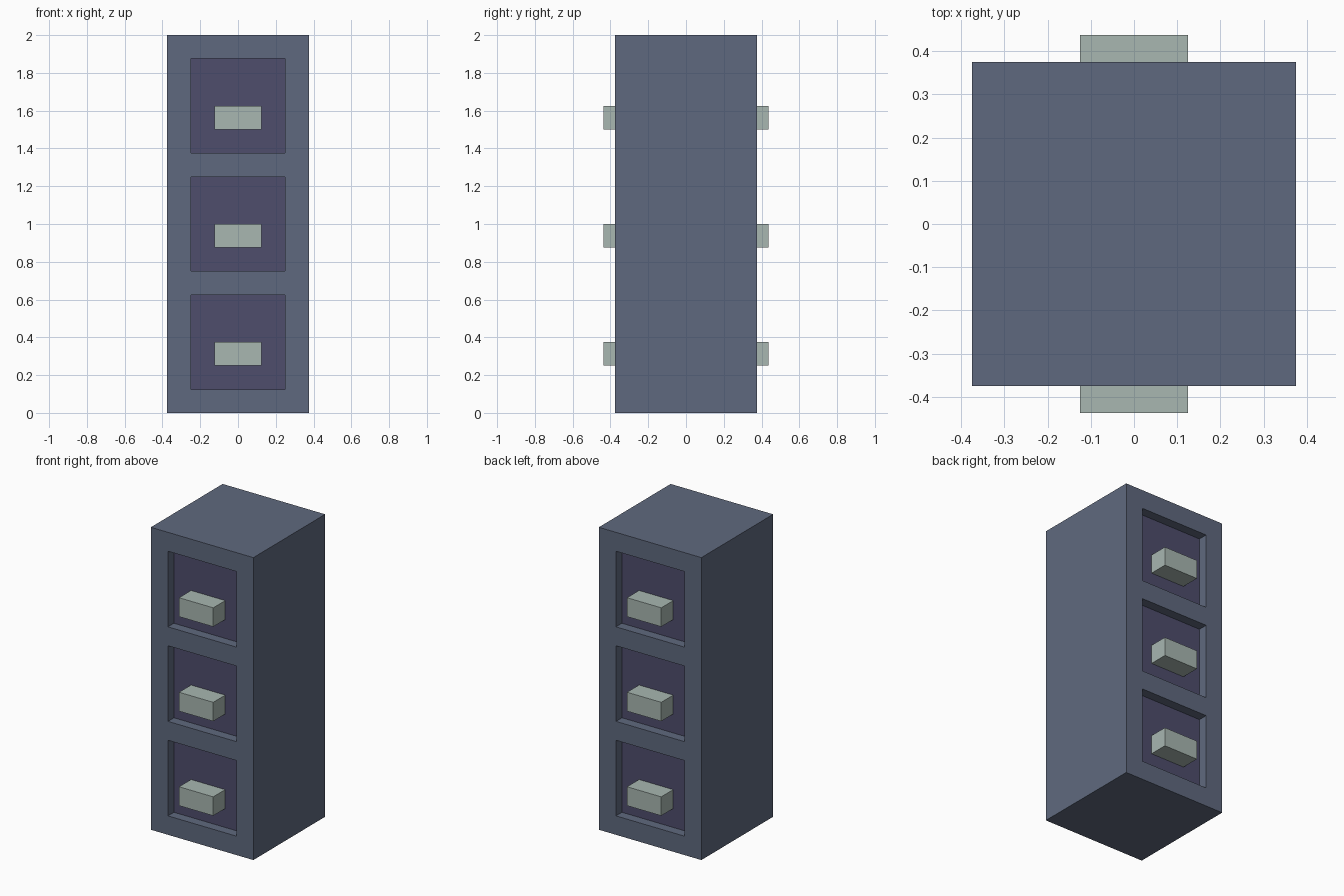
import bpy, bmesh
from mathutils import Matrix, Vector

if "Cube" in bpy.data.objects:
    bpy.data.objects.remove(bpy.data.objects["Cube"])


def material(name, rgb):
    mat = bpy.data.materials.new(name)
    lin = [((c / 255 + 0.055) / 1.055) ** 2.4 for c in rgb]
    mat.diffuse_color = (*lin, 1)
    mat.use_nodes = True
    mat.node_tree.nodes["Principled BSDF"].inputs["Base Color"].default_value = mat.diffuse_color
    return mat


steel = material("slate steel", (95, 105, 126))
purple = material("dark purple", (78, 77, 108))
pale = material("pale grey green", (168, 183, 177))

WIDTH, HEIGHT = 0.75, 2.0
DRAWER, RECESS = 0.5, 0.0625
DRAWER_BOTTOMS = (0.125, 0.75, 1.375)


def finish(bm, name, mats):
    mesh = bpy.data.meshes.new(name)
    bm.to_mesh(mesh)
    bm.free()
    for m in mats:
        mesh.materials.append(m)
    obj = bpy.data.objects.new(name, mesh)
    bpy.context.collection.objects.link(obj)
    return obj


def box_bmesh(center, size):
    bm = bmesh.new()
    bmesh.ops.create_cube(bm, size=1, matrix=Matrix.Translation(center) @ Matrix.Diagonal((*size, 1)))
    return bm


# Cabinet body: cut drawer outlines into the box, then push the panels in
bm = box_bmesh((0, 0, HEIGHT / 2), (WIDTH, WIDTH, HEIGHT))
cuts = [((s * DRAWER / 2, 0, 0), (1, 0, 0)) for s in (-1, 1)]
cuts += [((0, 0, z + d), (0, 0, 1)) for z in DRAWER_BOTTOMS for d in (0, DRAWER)]
for co, no in cuts:
    bmesh.ops.bisect_plane(bm, geom=bm.verts[:] + bm.edges[:] + bm.faces[:], plane_co=co, plane_no=no)
bm.normal_update()


def is_panel(face):
    c = face.calc_center_median()
    return (abs(face.normal.y) > 0.9 and abs(c.x) < DRAWER / 2
            and any(z < c.z < z + DRAWER for z in DRAWER_BOTTOMS))


panels = [f for f in bm.faces if is_panel(f)]
for f in bmesh.ops.extrude_discrete_faces(bm, faces=panels)["faces"]:
    side = 1 if f.calc_center_median().y > 0 else -1
    bmesh.ops.translate(bm, verts=f.verts[:], vec=Vector((0, -side * RECESS, 0)))
    f.material_index = 1  # purple drawer panel
bmesh.ops.recalc_face_normals(bm, faces=bm.faces[:])
finish(bm, "cabinet_body", [steel, purple])

# Drawer handles on the front and the back
for side, label in ((-1, "front"), (1, "back")):
    for i, z in enumerate(DRAWER_BOTTOMS, 1):
        bm = box_bmesh((0, side * WIDTH / 2, z + 0.1875), (0.25, 0.125, 0.125))
        finish(bm, f"{label}_handle_{i}", [pale])
